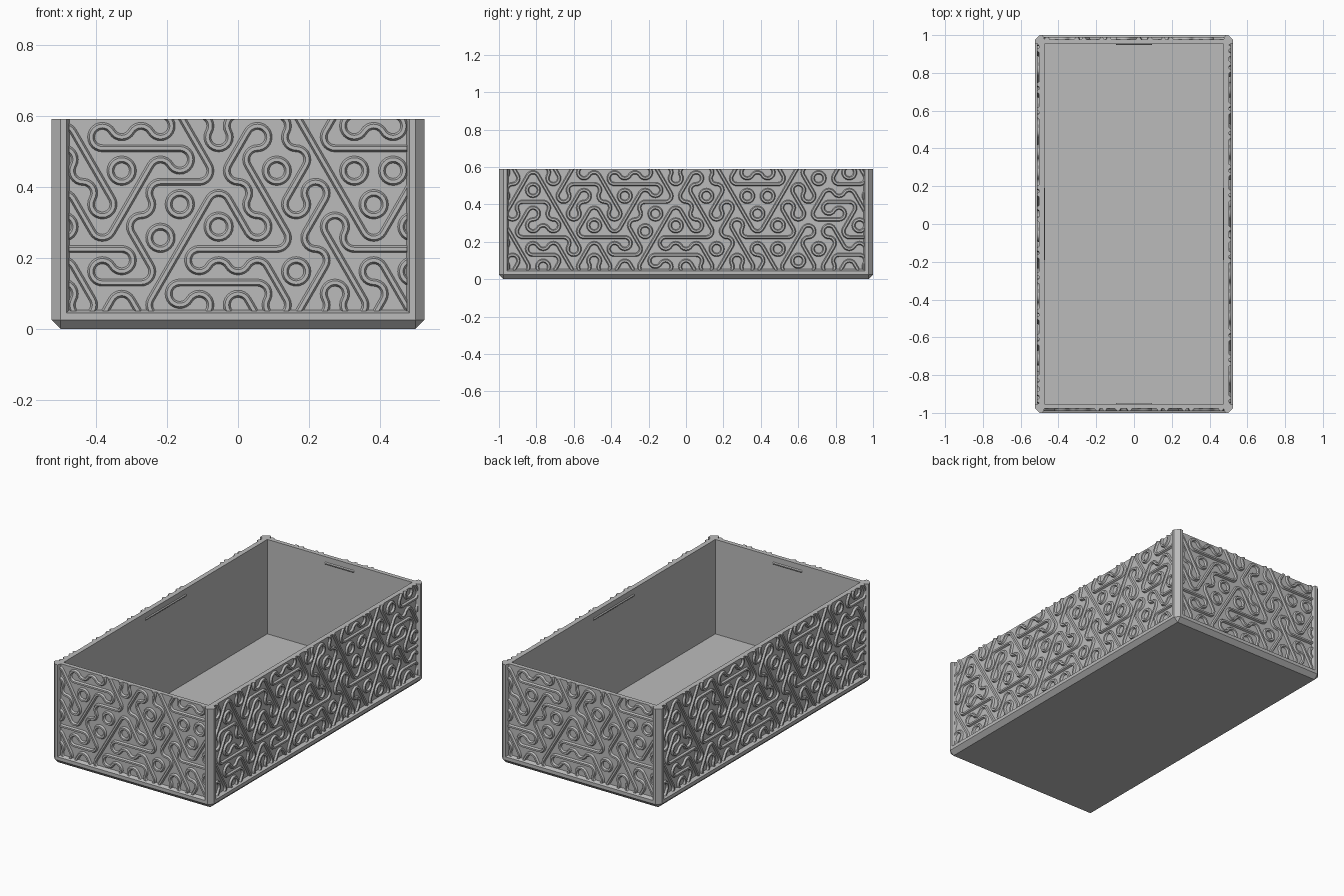
import bpy, bmesh, math
from mathutils import Vector, Matrix

if "Cube" in bpy.data.objects:
    bpy.data.objects.remove(bpy.data.objects["Cube"])

# Material
grey = bpy.data.materials.new("light_grey")
grey.use_nodes = True
COLOUR = (0.5, 0.5, 0.5, 1)
grey.diffuse_color = COLOUR
grey.node_tree.nodes["Principled BSDF"].inputs["Base Color"].default_value = COLOUR

# Main sizes
X, Y, H = 0.525, 1.0, 0.59      # outer half width, half length, height
CH = 0.025                      # edge chamfer
FLOOR = 0.03
PANEL = 0.022                   # panel recess behind the frame
WX, WY = 0.05, 0.047            # frame face to inner cavity


def finish(name, bm, matrix=None, smooth=False):
    if matrix:
        bm.transform(matrix)
    bmesh.ops.recalc_face_normals(bm, faces=bm.faces)
    mesh = bpy.data.meshes.new(name)
    bm.to_mesh(mesh)
    bm.free()
    mesh.materials.append(grey)
    ob = bpy.data.objects.new(name, mesh)
    bpy.context.collection.objects.link(ob)
    if smooth:
        bpy.ops.object.select_all(action='DESELECT')
        ob.select_set(True)
        bpy.context.view_layer.objects.active = ob
        bpy.ops.object.shade_smooth_by_angle(angle=math.radians(25))
    return ob


def prism(name, points, vec, matrix=None):
    """Flat outline of 3D points pushed along a vector."""
    bm = bmesh.new()
    a = [bm.verts.new(p) for p in points]
    b = [bm.verts.new(Vector(p) + Vector(vec)) for p in points]
    bm.faces.new(a)
    bm.faces.new(b)
    n = len(a)
    for i in range(n):
        j = (i + 1) % n
        bm.faces.new((a[i], a[j], b[j], b[i]))
    return finish(name, bm, matrix)


# Base slab with chamfered bottom edge
bm = bmesh.new()
for sx in (-1, 1):
    for sy in (-1, 1):
        bm.verts.new((sx * (X - CH), sy * (Y - CH), 0))
        for z in (CH, FLOOR):
            bm.verts.new((sx * (X - CH), sy * Y, z))
            bm.verts.new((sx * X, sy * (Y - CH), z))
bmesh.ops.convex_hull(bm, input=bm.verts)
bmesh.ops.dissolve_limit(bm, angle_limit=0.01, verts=bm.verts, edges=bm.edges)
finish("base", bm)

# Chamfered corner posts
for sx, sx_name in ((-1, "right"), (1, "left")):
    for sy, sy_name in ((-1, "front"), (1, "back")):
        outline = [(WX, PANEL), (0.042, 0), (CH, 0), (0, CH),
                   (0, 0.042), (PANEL, WX), (WX, WY)]
        prism(f"{sy_name}_{sx_name}_post",
              [(sx * (X - a), sy * (Y - b), CH) for a, b in outline],
              (0, 0, H - CH))

# Raised line pattern: one letter per hexagonal tile, rows from bottom to top
ROWS = ["duAudAudhAduAudhAudu",
        "udhdudhuhhdudduduhd",
        "udhhdhhduhhAdhhuAdhu",
        "duAduduAuddududAhud",
        "duhduAduhAdudAuduhdu",
        "uuduhdhhduAdhhudAhu",
        "udAduAAAdYAduAduAudu"]
ARCS = {"Y": (90, -30, -150), "A": (-90, 30, 150), "h": (90, -90),
        "u": (150, -30), "d": (30, -150)}
LINES = {"h": 0, "u": 60, "d": 120}
SIDE = 0.063                    # hexagon edge
PITCH = SIDE * math.sqrt(3)
RIB = [(-0.011, -0.002), (-0.005, 0.011), (0.005, 0.011), (0.011, -0.002)]


def polar(angle, r):
    a = math.radians(angle)
    return Vector((math.cos(a) * r, math.sin(a) * r))


def sweep(bm, path, face_y):
    """Sweep the rib section along (point, normal) pairs on a front panel."""
    rings = []
    for p, n in path:
        ring = []
        for off, depth in RIB:
            q = p + n * off
            ring.append(bm.verts.new((q.x, face_y - depth, q.y)))
        rings.append(ring)
    for r0, r1 in zip(rings, rings[1:]):
        for i in range(4):
            j = (i + 1) % 4
            bm.faces.new((r0[i], r0[j], r1[j], r1[i]))


def pattern(name, half, face_y, matrix):
    bm = bmesh.new()
    for r, row in enumerate(ROWS):
        for c, tile in enumerate(row):
            u = (c - (len(row) - 1) / 2) * PITCH
            if abs(u) > half + PITCH:
                continue
            centre = Vector((u, 0.0355 + r * SIDE * 1.5))
            for a in ARCS[tile]:
                hub = centre + polar(a, SIDE)
                sweep(bm, [(hub + polar(a + 120 + t * 15, SIDE / 2),
                            polar(a + 120 + t * 15, 1)) for t in range(9)], face_y)
            if tile in LINES:
                a = LINES[tile]
                sweep(bm, [(centre + polar(a, s * PITCH / 2), polar(a + 90, 1))
                           for s in (-1, 1)], face_y)
    bmesh.ops.remove_doubles(bm, verts=bm.verts, dist=0.0005)
    # Trim to the panel opening and cap the cut ends
    for co, no in (((half, 0, 0), (1, 0, 0)), ((-half, 0, 0), (-1, 0, 0)),
                   ((0, 0, H), (0, 0, 1)), ((0, 0, 0.05), (0, 0, -1))):
        cut = bmesh.ops.bisect_plane(bm, geom=bm.verts[:] + bm.edges[:] + bm.faces[:],
                                     plane_co=co, plane_no=no, clear_outer=True)
        edges = [e for e in cut["geom_cut"]
                 if isinstance(e, bmesh.types.BMEdge) and e.is_boundary]
        bmesh.ops.holes_fill(bm, edges=edges, sides=0)
    finish(name, bm, matrix, smooth=True)


# Four sides, each built facing front and turned into place
for name, turn, half, dist, wall, clip in (
        ("front", 0, X, Y, WY, 0.095), ("left", 90, Y, X, WX, 0.19),
        ("back", 180, X, Y, WY, 0.095), ("right", 270, Y, X, WX, 0.19)):
    rot = Matrix.Rotation(math.radians(turn), 4, 'Z')
    outer, inner, span = -dist + PANEL, -dist + wall, half - PANEL
    prism(name + "_wall",
          [(-span, outer, CH), (-span, outer, H), (-span, inner, H), (-span, inner, CH)],
          (2 * span, 0, 0), rot)
    # Bevelled lower rim in front of the panel
    s = half - CH
    prism(name + "_rim",
          [(-s, -dist, CH), (-s, -dist, 0.045), (-s, outer, 0.0535), (-s, outer, CH)],
          (2 * s, 0, 0), rot)
    pattern(name + "_pattern", half - 0.049, outer, rot)
    # Small snap ridge inside, just below the top edge
    prism(name + "_snap_ridge",
          [(-clip, inner - 0.002, 0.542), (-clip, inner + 0.005, 0.549),
           (-clip, inner + 0.005, 0.553), (-clip, inner - 0.002, 0.56)],
          (2 * clip, 0, 0), rot)
